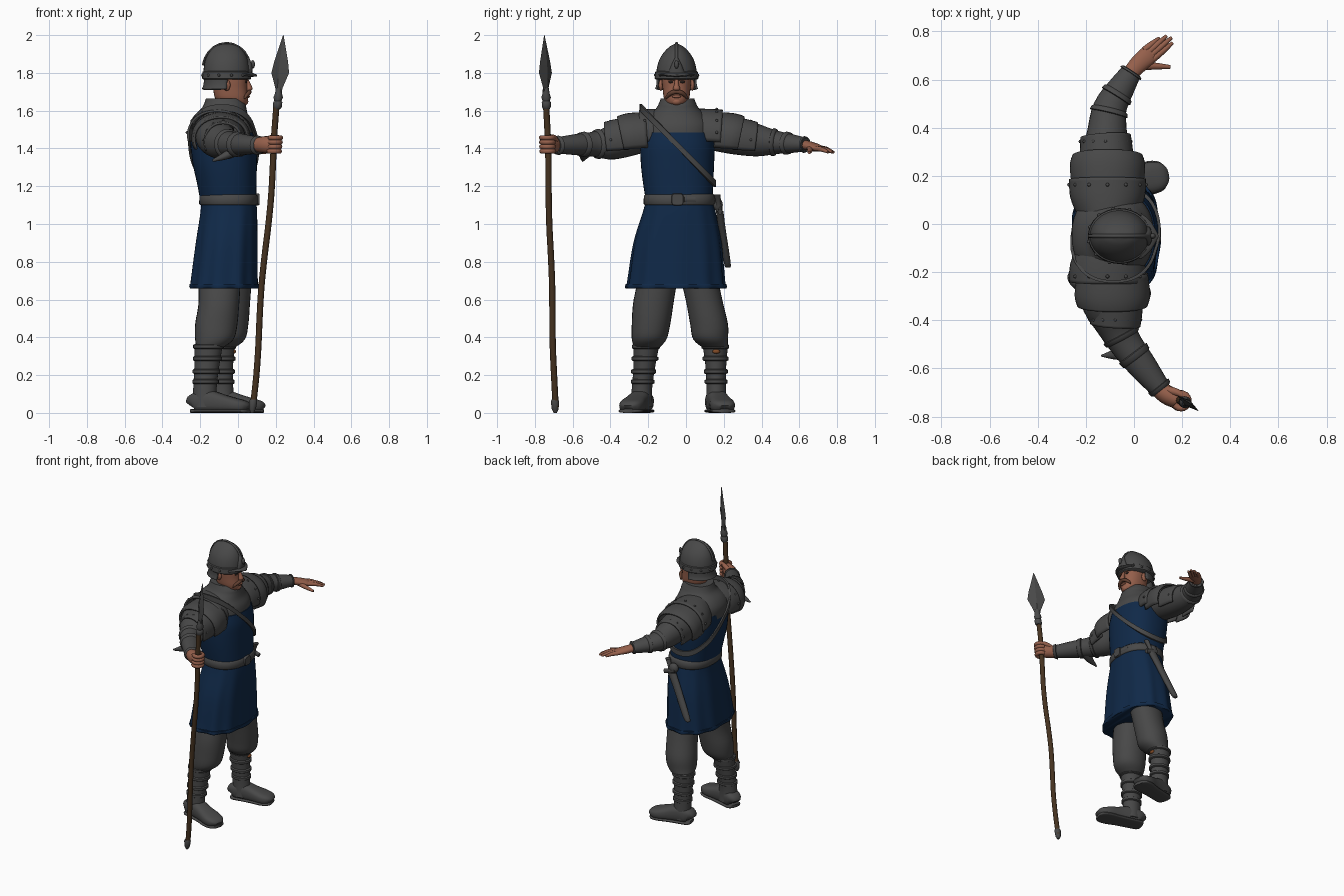
import bpy, bmesh, math
from mathutils import Vector, Matrix

def mat(name, c):
    m = bpy.data.materials.new(name)
    m.diffuse_color = (*c, 1)
    return m
GREY = mat("grey_cloth_and_iron", (0.065, 0.065, 0.065))
BLUE = mat("blue_tunic", (0.005, 0.022, 0.065))
SKIN = mat("skin", (0.30, 0.115, 0.07))
WOOD = mat("wood", (0.06, 0.032, 0.014))
HAIR = mat("moustache_brown", (0.12, 0.05, 0.03))
DARK = mat("dark_eyes", (0.02, 0.014, 0.012))
BRASS = mat("buckle_orange", (0.22, 0.07, 0.02))

def finish(name, bm, m, angle=50):
    bmesh.ops.recalc_face_normals(bm, faces=bm.faces)
    me = bpy.data.meshes.new(name)
    bm.to_mesh(me)
    bm.free()
    for p in me.polygons:
        p.use_smooth = True
    me.set_sharp_from_angle(angle=math.radians(angle))
    me.materials.append(m)
    ob = bpy.data.objects.new(name, me)
    bpy.context.collection.objects.link(ob)
    return ob

def smooth_rings(r, k):
    # Catmull-Rom between the given rings
    out = []
    for i in range(len(r) - 1):
        a, b, c, d = r[max(i - 1, 0)], r[i], r[i + 1], r[min(i + 2, len(r) - 1)]
        for j in range(k):
            t = j / k
            out.append([0.5 * (2 * q + (s - p) * t + (2 * p - 5 * q + 4 * s - w) * t * t
                               + (3 * q - p - 3 * s + w) * t ** 3) for p, q, s, w in zip(a, b, c, d)])
    return out + [list(r[-1])]

def loft(name, rings, m, n=28, k=4, power=1.0, arc=None, wave=None, rot=0, angle=50, thick=0.012):
    """Skin over rings (x, y, z, half width, half height); vertical paths use (half x, half y)."""
    rings = smooth_rings(rings, k) if k > 1 else rings
    P = [Vector(r[:3]) for r in rings]
    vertical = abs((P[-1] - P[0]).normalized().z) > 0.75
    bm, rows = bmesh.new(), []
    a0, a1 = arc or (0, 360)
    cnt = n + 1 if arc else n
    for i, r in enumerate(rings):
        t = (P[min(i + 1, len(P) - 1)] - P[max(i - 1, 0)]).normalized()
        if vertical:
            u, v = Vector((1, 0, 0)), Vector((0, 1, 0))
            u.rotate(Matrix.Rotation(rot, 3, 'Z'))
            v.rotate(Matrix.Rotation(rot, 3, 'Z'))
        else:
            u = Vector((0, 0, 1)).cross(t).normalized()
            v = t.cross(u)
        row = []
        for j in range(cnt):
            a = math.radians(a0 + (a1 - a0) * j / n)
            c, s = math.cos(a), math.sin(a)
            f = 1 + (wave[1] * (1 - i / (len(P) - 1)) * math.cos(wave[0] * a) if wave else 0)
            c = math.copysign(abs(c) ** power, c) * f
            s = math.copysign(abs(s) ** power, s) * f
            row.append(bm.verts.new(P[i] + u * c * r[3] + v * s * r[4]))
        rows.append(row)
    for A, B in zip(rows, rows[1:]):
        for j in range(n):
            bm.faces.new((A[j], A[(j + 1) % cnt], B[(j + 1) % cnt], B[j]))
    if not arc:
        bm.faces.new(rows[0])
        bm.faces.new(rows[-1])
    ob = finish(name, bm, m, angle)
    if arc:
        ob.modifiers.new("thickness", 'SOLIDIFY').thickness = thick
    return ob

def tube(name, pts, r, m, n=12, k=4):
    rs = r if isinstance(r, (list, tuple)) else [r] * len(pts)
    return loft(name, [(*p, q, q) for p, q in zip(pts, rs)], m, n, k)

def ball(name, c, s, m, seg=16):
    bm = bmesh.new()
    bmesh.ops.create_uvsphere(bm, u_segments=seg, v_segments=seg // 2, radius=1)
    bmesh.ops.transform(bm, verts=bm.verts, matrix=Matrix.Translation(c) @ Matrix.Diagonal((*s, 1)))
    return finish(name, bm, m)

# Tunic: skirt and chest
SKIRT = [(-.075, -.053, .66, .178, .262), (-.075, -.052, .70, .176, .256), (-.062, -.045, .90, .163, .232),
         (-.05, -.036, 1.06, .150, .193), (-.05, -.035, 1.13, .145, .175)]
CHEST = [(-.05, -.035, 1.11, .147, .175), (-.06, -.042, 1.22, .158, .186), (-.07, -.045, 1.32, .170, .194),
         (-.075, -.045, 1.41, .175, .196), (-.085, -.045, 1.485, .172, .185)]
loft("tunic_skirt", SKIRT, BLUE, 88, 5, 0.85, wave=(11, .028))
loft("tunic_chest", CHEST, BLUE, 40, 5, 0.85)
loft("skirt_hem", [(-.075, -.053, z, .178 + d, .262 + d) for z, d in ((.658, 0), (.668, .007), (.682, .004))],
     BLUE, 88, 1, 0.85, wave=(11, .028))
# Padded shoulders and collar
loft("padded_shoulders", [(-.085, -.045, 1.45, .17, .183), (-.09, -.045, 1.52, .168, .185),
     (-.09, -.045, 1.57, .145, .155), (-.075, -.045, 1.61, .12, .115), (-.07, -.045, 1.635, .11, .10),
     (-.075, -.045, 1.665, .095, .088)], GREY, 36, 4, 0.9)
# Belt and buckle
loft("belt", [(-.05, -.035, z, .150 + d, .184 + d) for z, d in
     ((1.10, 0), (1.107, .006), (1.15, .004), (1.158, -.004))], GREY, 40, 1, 0.85)
loft("belt_buckle", [(.09, -.045, 1.13, .034, .034), (.113, -.045, 1.13, .03, .03)], GREY, 16, 1, 0.5)
loft("belt_tongue", [(.102, -.01, 1.13, .008, .016), (.09, .05, 1.13, .008, .016)], GREY, 8, 1)

# Baldric strap following the chest all round
def chest_at(z):
    z = min(max(z, 1.11), 1.56)
    for a, b in zip(CHEST, CHEST[1:]):
        if z <= b[2] or b is CHEST[-1]:
            f = min((z - a[2]) / (b[2] - a[2]), 1)
            return [p + (q - p) * f for p, q in zip(a, b)]
bm, edges = bmesh.new(), []
for i in range(48):
    a, z = i * math.tau / 48, 1.4
    c, s = [math.copysign(abs(w) ** .85, w) for w in (math.cos(a), math.sin(a))]
    for _ in range(8):
        q = chest_at(z)
        y = q[1] + (q[4] + .005) * s
        z = 1.385 - 1.05 * (y + .015)
    d = [(0, .018), (.012, .018), (.012, -.018), (0, -.018)]
    edges.append([bm.verts.new((q[0] + (q[3] + e) * c, q[1] + (q[4] + .003 + e) * s, z + h)) for e, h in d])
for i in range(48):
    A, B = edges[i], edges[(i + 1) % 48]
    for j in range(4):
        bm.faces.new((A[j], A[(j + 1) % 4], B[(j + 1) % 4], B[j]))
finish("shoulder_strap", bm, GREY, 40)

# Sheathed knife on the left hip
loft("sheath", [(-.17, .222, .77, .012, .012), (-.155, .218, .80, .026, .018), (-.06, .19, .98, .03, .019),
     (-.01, .178, 1.07, .034, .02)], GREY, 16)
tube("knife_handle", [(-.01, .178, 1.06), (.01, .172, 1.11), (.03, .165, 1.155)], [.018, .014, .018], GREY)
loft("knife_guard", [(-.04, .182, 1.09, .012, .016), (.045, .18, 1.065, .012, .016)], GREY, 10, 1)
ball("hip_pouch", (-.02, .17, 1.10), (.035, .025, .035), GREY)

# Legs and boots
LEGS = {"right": ([(-.10, -.13, .80, .12, .10), (-.10, -.17, .6, .108, .107), (-.115, -.185, .47, .112, .102),
                   (-.125, -.195, .39, .102, .092), (-.15, -.207, .345, .07, .066)],
                  [(-.155, -.21, .365, .076, .07), (-.165, -.22, .25, .066, .058), (-.175, -.233, .13, .062, .054),
                   (-.175, -.235, .03, .065, .058)], Vector((-.245, -.215, 0)), Vector((.055, -.305, 0))),
        "left": ([(-.04, .05, .80, .12, .10), (-.04, .095, .6, .105, .097), (-.05, .122, .47, .105, .100),
                  (-.06, .13, .39, .097, .092), (-.085, .155, .345, .068, .066)],
                 [(-.09, .155, .365, .074, .068), (-.09, .158, .25, .064, .055), (-.085, .16, .13, .06, .052),
                  (-.08, .16, .03, .063, .056)], Vector((-.15, .148, 0)), Vector((.132, .205, 0)))}
for side, (leg, shaft, heel, toe) in LEGS.items():
    loft(side + "_trouser", leg, GREY, wave=(7, -.0), power=.95)
    loft(side + "_boot_shaft", shaft, GREY)
    foot = [(0, .03, .035), (.06, .052, .05), (.3, .055, .058), (.55, .058, .047), (.78, .066, .037),
            (.94, .055, .03), (1, .03, .02)]
    loft(side + "_boot_foot", [(*(heel.lerp(toe, f) + Vector((0, 0, h + .004))), w, h) for f, w, h in foot],
         GREY, 24, 3, .7)
    loft(side + "_sole", [(*(heel.lerp(toe, f) + Vector((0, 0, .01))), w + .004, .01) for f, w, h in foot],
         GREY, 16, 3, .6)
    for i, (f, z) in enumerate(((.06, .33), (.33, .26), (.62, .19), (.85, .13))):
        q = [a + (b - a) * f for a, b in zip(shaft[0], shaft[2])]
        loft(f"{side}_boot_strap_{i}", [(q[0], q[1], q[2] + dz, q[3] + e, q[4] + e) for dz, e in
             ((-.013, -.002), (-.008, .006), (.008, .006), (.013, -.002))], GREY, 28, 1)
ball("boot_buckle", (-.022, .16, .325), (.012, .02, .012), BRASS)

# Sleeves and forearm guards
ARMS = {"right": [(-.12, -.17, 1.50, .10, .10), (-.12, -.30, 1.46, .105, .10), (-.08, -.40, 1.43, .09, .09),
                  (-.045, -.48, 1.423, .07, .068), (.035, -.59, 1.42, .06, .055), (.115, -.69, 1.416, .042, .042)],
        "left": [(-.12, .10, 1.5, .10, .10), (-.12, .25, 1.47, .10, .10), (-.112, .38, 1.442, .083, .085),
                 (-.10, .48, 1.432, .07, .062), (-.05, .57, 1.425, .055, .048), (-.008, .635, 1.42, .042, .035)]}
for side, arm in ARMS.items():
    loft(side + "_sleeve", arm, GREY, 24)
    pts = smooth_rings(arm, 4)
    for nm, i in (("elbow_fold", 11), ("forearm_band", 14), ("wrist_cuff", 19)):
        a, b = pts[i], pts[i + 1]
        loft(f"{side}_{nm}", [[p + (q - p) * f for p, q in zip(a[:3], b[:3])] + [a[3] + e, a[4] + e]
             for f, e in ((0, -.003), (.15, .007), (.75, .004), (1, -.006))], GREY, 24, 1)
    # Layered shoulder plates with rivets
    sg = 1 if side == "left" else -1
    PLATES = [[(-.11, .035, 1.475, .125, .135), (-.11, .11, 1.475, .155, .135), (-.11, .185, 1.47, .160, .135)],
              [(-.11, .15, 1.462, .148, .132), (-.11, .24, 1.455, .157, .132), (-.11, .285, 1.447, .146, .125)],
              [(-.115, .25, 1.447, .115, .122), (-.115, .31, 1.44, .11, .115), (-.118, .365, 1.433, .105, .108)]]
    for i, pl in enumerate(PLATES):
        y = lambda v: v if sg > 0 else -.055 - v
        rr = [(r[0] + (.02 * i if sg < 0 else 0), y(r[1]), r[2], r[3], r[4]) for r in pl]
        loft(f"{side}_shoulder_plate_{i}", rr, GREY, 24, 4, .95, arc=(-25 + 10 * (i == 0), 205 - 10 * (i == 0)))
        c = rr[-1]
        for j in range(7):
            a = math.radians(5 + j * 170 / 6)
            ball(f"{side}_plate_rivet_{i}_{j}", (c[0] + c[3] * math.cos(a), c[1] - sg * .022,
                 c[2] + c[4] * math.sin(a) + .003), (.008, .008, .008), GREY, 8)
loft("right_elbow_spike", [(-.02, -.52, 1.39, .04, .03), (-.07, -.54, 1.36, .025, .02),
     (-.135, -.547, 1.335, .004, .006)], GREY, 12)

# Open left hand
loft("left_palm", [(-.015, .625, 1.42, .033, .026), (.02, .665, 1.41, .038, .024), (.055, .697, 1.402, .040, .019),
     (.072, .712, 1.397, .036, .014)], SKIN, 16)
tips = [((.042, .722), (.105, .772)), ((.058, .712), (.135, .781)), ((.07, .70), (.156, .774)), ((.08, .685), (.16, .752))]
for i, (b, t) in enumerate(tips):
    mid = ((b[0] + t[0]) / 2, (b[1] + t[1]) / 2, 1.395)
    tube(f"left_finger_{i}", [(*b, 1.40), mid, (*t, 1.38)], [.014, .0125, .007], SKIN, 10)
tube("left_thumb", [(.02, .655, 1.405), (.08, .656, 1.39), (.15, .652, 1.378)], [.018, .015, .008], SKIN, 10)

# Spear
def spear(z):
    return Vector((.075 + .0825 * z, -.692 - .029 * z, z))
tube("spear_shaft", [spear(z) + Vector((.006 * math.sin(z * 7), .003 * math.cos(z * 9), 0))
     for z in [.03 + .16 * i for i in range(11)]], .0165, WOOD, 12, 3)
loft("spear_butt", [(*spear(z), r, r) for z, r in ((0, .008), (.02, .018), (.06, .022), (.07, .018))], GREY, 12, 1)
loft("spear_socket", [(*spear(z), r, r) for z, r in ((1.61, .018), (1.62, .024), (1.645, .024), (1.65, .019),
     (1.67, .025), (1.69, .019), (1.72, .016))], GREY, 12, 1)
loft("spear_blade", [(*spear(z), w, h) for z, w, h in ((1.67, .012, .012), (1.72, .024, .014), (1.80, .058, .014),
     (1.86, .045, .012), (2.0, .002, .001))], GREY, 4, 1, rot=math.radians(-36), angle=15)
# Gripping right fist
loft("right_palm", [(.09, -.675, 1.417, .034, .036), (.135, -.708, 1.42, .04, .044), (.175, -.73, 1.42, .036, .045),
     (.19, -.74, 1.42, .025, .035)], SKIN, 16)
for i in range(4):
    c = spear(1.385 + .024 * i)
    tube(f"right_finger_{i}", [c + Vector((.031 * math.cos(a), .031 * math.sin(a), 0)) for a in
         [math.radians(-150 + 40 * j) for j in range(7)]], .0135, SKIN, 10, 2)
tube("right_thumb", [(.14, -.69, 1.44), (.18, -.70, 1.458), (.215, -.72, 1.462)], [.018, .015, .01], SKIN, 10)

# Head and face
loft("head", [(-.06, -.05, 1.60, .07, .065), (-.045, -.05, 1.625, .065, .055), (-.028, -.05, 1.64, .075, .056),
     (-.035, -.05, 1.67, .088, .068), (-.042, -.05, 1.72, .090, .074), (-.045, -.05, 1.77, .092, .078),
     (-.05, -.05, 1.84, .085, .075)], SKIN, 28, 4, .9)
loft("nose", [(.045, -.05, 1.77, .008, .009), (.054, -.05, 1.74, .014, .012), (.06, -.05, 1.715, .017, .019),
     (.052, -.05, 1.702, .008, .012)], SKIN, 12)
ball("chin", (.033, -.05, 1.648), (.022, .028, .02), SKIN)
ball("lower_lip", (.052, -.05, 1.675), (.012, .024, .008), SKIN)
for side, s in (("right", -1), ("left", 1)):
    tube(side + "_moustache", [(.06, -.05, 1.70), (.058, -.05 + s * .025, 1.695), (.042, -.05 + s * .048, 1.677),
         (.034, -.05 + s * .056, 1.662)], [.011, .012, .009, .003], HAIR, 10)
    ball(side + "_eye", (.043, -.05 + s * .030, 1.752), (.006, .014, .007), DARK)
    tube(side + "_brow", [(.05, -.05 + s * .01, 1.768), (.046, -.05 + s * .05, 1.772)], .008, HAIR, 8)
    ball(side + "_ear", (-.06, -.05 + s * .083, 1.735), (.02, .012, .03), SKIN)

# Helmet
def dome(z, hx, hy):
    return (-.06, -.05, z, hx, hy)
loft("helmet_dome", [dome(1.77, .123, .108), dome(1.82, .122, .105), dome(1.87, .112, .091), dome(1.91, .092, .066),
     dome(1.94, .062, .035), dome(1.953, .025, .01)], GREY, 32)
loft("helmet_band", [dome(1.765, .124, .110), dome(1.77, .130, .116), dome(1.805, .129, .113), dome(1.81, .12, .105)],
     GREY, 32, 1)
loft("helmet_nape_guard", [(-.065, -.05, 1.715, .126, .114), (-.062, -.05, 1.74, .120, .107), (-.06, -.05, 1.785, .12, .106)],
     GREY, 24, 3, arc=(88, 272))
loft("helmet_comb", [(-.06 + .127 * math.cos(a), -.05, 1.815 + .142 * math.sin(a), .008, .007) for a in
     [math.radians(10 + 16 * i) for i in range(11)]], GREY, 8, 1)
loft("helmet_peak", [(.03, -.05, 1.79, .095, .012), (.07, -.05, 1.79, .06, .011), (.10, -.05, 1.785, .008, .005)], GREY, 16)
loft("helmet_brow_plate", [(.055, -.05, 1.79, .02, .045), (.058, -.05, 1.84, .018, .028), (.045, -.05, 1.885, .01, .006)],
     GREY, 12)
ball("helmet_front_stud", (.078, -.05, 1.845), (.012, .012, .022), GREY)
for i in range(12):
    a = i * math.tau / 12 + .2
    ball(f"helmet_rivet_{i}", (-.06 + .13 * math.cos(a), -.05 + .115 * math.sin(a), 1.788), (.008, .008, .008), GREY, 8)
